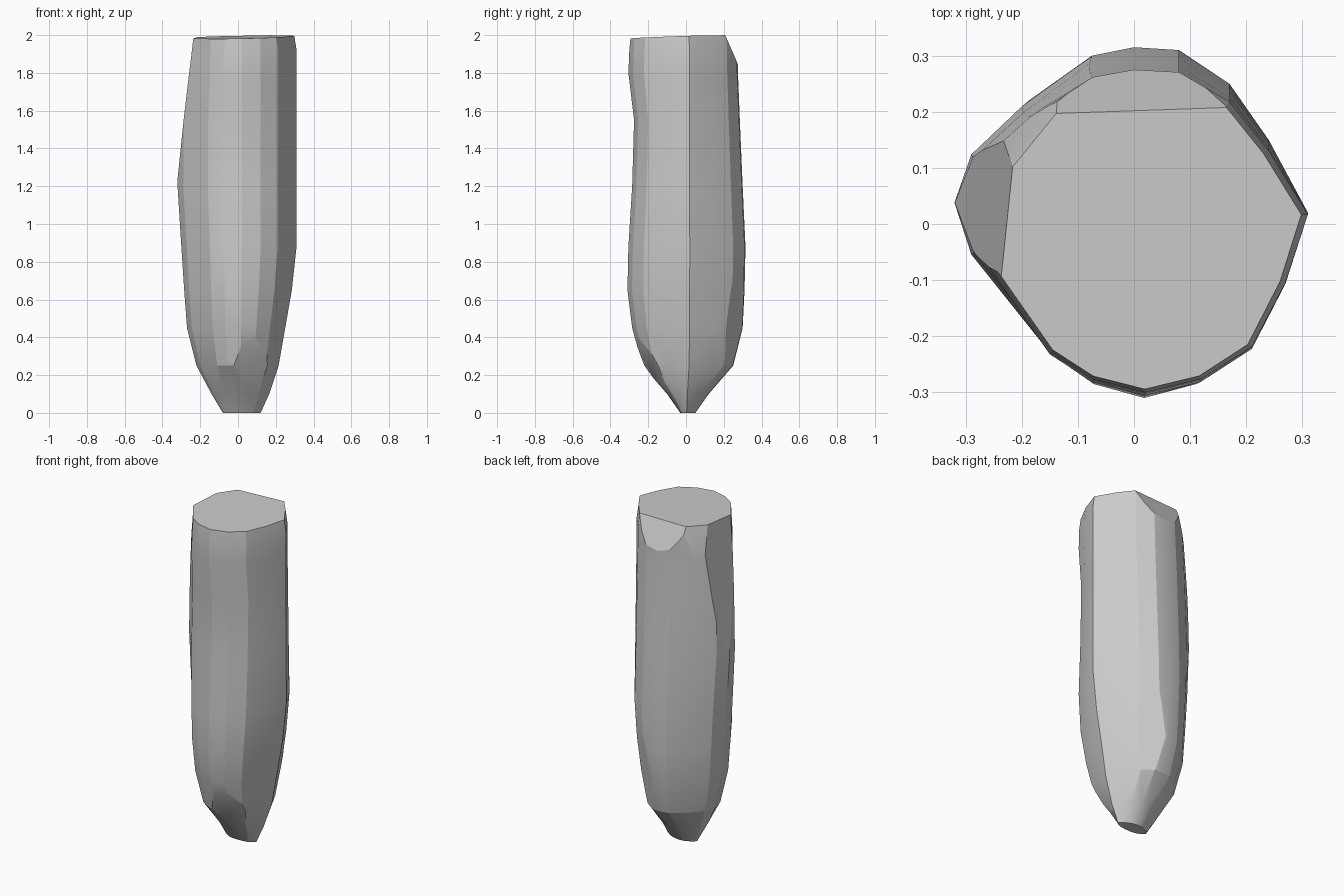
import bpy
import bmesh
import math
from mathutils import Vector

default_cube = bpy.data.objects.get("Cube")
if default_cube:
    bpy.data.objects.remove(default_cube, do_unlink=True)


def make_material(name, colour):
    material = bpy.data.materials.new(name)
    material.use_nodes = True
    material.diffuse_color = colour
    shader = next(n for n in material.node_tree.nodes if n.type == "BSDF_PRINCIPLED")
    shader.inputs["Base Color"].default_value = colour
    return material


# Plan outline of the stone, counter-clockwise from its left side
OUTLINE = [(.31, .02), (.24, .15), (.17, .25), (.08, .31), (0, .315), (-.08, .3),
           (-.2, .22), (-.29, .13), (-.32, .04), (-.29, -.06), (-.16, -.24),
           (-.08, -.29), (.02, -.315), (.12, -.29), (.21, -.23), (.27, -.11)]

# Height, then reach to the right, left, front and back
LEVELS = [(0, .08, .12, .03, .05), (.1, .14, .165, .1, .12), (.25, .22, .215, .23, .25),
          (.45, .27, .25, .285, .3), (.65, .285, .285, .31, .31),
          (.88, .3, .31, .305, .315), (1.2, .32, .31, .285, .3),
          (1.55, .315, .31, .275, .285), (1.8, .3, .31, .305, .275),
          (1.92, .29, .31, .3, .275), (2.03, .29, .293, .29, .26)]


def stretch(value, low, high, full_low, full_high):
    return value / full_high * high if value >= 0 else value / full_low * low


def loft(bm):
    rings = []
    for z, right, left, front, back in LEVELS:
        rings.append([bm.verts.new((stretch(x, right, left, .32, .31),
                                    stretch(y, front, back, .315, .315), z))
                      for x, y in OUTLINE])
    count = len(OUTLINE)
    for lower, upper in zip(rings, rings[1:]):
        for i in range(count):
            j = (i + 1) % count
            bm.faces.new((lower[i], lower[j], upper[j], upper[i]))
    bm.faces.new(rings[0][::-1])
    bm.faces.new(rings[-1])


def chip(bm, point, normal):
    """Slice off everything beyond a plane and close the cut."""
    geometry = bm.verts[:] + bm.edges[:] + bm.faces[:]
    result = bmesh.ops.bisect_plane(bm, geom=geometry, plane_co=Vector(point),
                                    plane_no=Vector(normal).normalized(),
                                    clear_outer=True)
    rim = [e for e in result["geom_cut"] if isinstance(e, bmesh.types.BMEdge)]
    bmesh.ops.holes_fill(bm, edges=rim, sides=0)


CHIPS = [
    ((.2, .2, 2), (-.02, -.03, 1)),            # tilted top
    ((0, .2, 2), (-.04, .9, .42)),             # back of the top
    ((-.225, 0, 2), (-1, .1, .13)),            # right side of the top
    ((-.19, .13, 2), (-.75, .6, .25)),         # back right corner of the top
    ((.1, -.26, .42), (.35, -.85, -.45)),      # front of the foot
    ((-.21, -.15, .28), (-.7, -.5, -.45)),     # front right of the foot
    ((.17, .24, .7), (.5, .75, -.12)),         # back left flank
    ((.12, .22, .25), (.35, .75, -.5)),        # back left of the foot
    ((-.17, .18, .25), (-.65, .6, -.4)),       # back right of the foot
]

# Rough standing stone
bm = bmesh.new()
loft(bm)
for point, normal in CHIPS:
    chip(bm, point, normal)
bmesh.ops.remove_doubles(bm, verts=bm.verts, dist=.002)
bmesh.ops.recalc_face_normals(bm, faces=bm.faces)
mesh = bpy.data.meshes.new("stone_pillar")
bm.to_mesh(mesh)
bm.free()
stone = bpy.data.objects.new("stone_pillar", mesh)
bpy.context.collection.objects.link(stone)
mesh.materials.append(make_material("pale grey stone", (.6, .6, .6, 1)))

# Soft worn faces, crisp broken edges
bpy.ops.object.select_all(action="DESELECT")
stone.select_set(True)
bpy.context.view_layer.objects.active = stone
bpy.ops.object.shade_smooth_by_angle(angle=math.radians(18))
